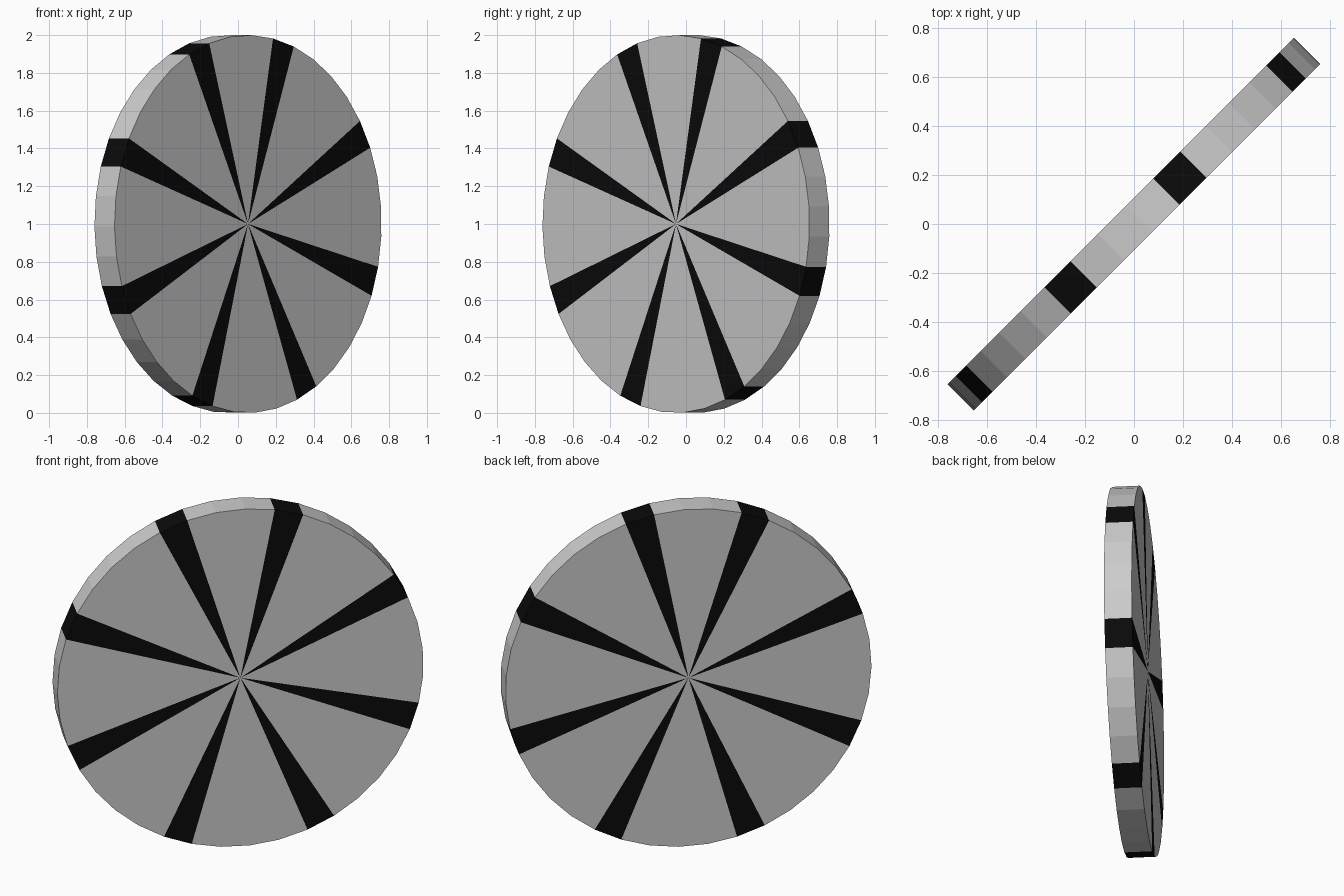
import bpy, bmesh
from math import sin, cos, radians, tau
from mathutils import Vector

if "Cube" in bpy.data.objects:
    bpy.data.objects.remove(bpy.data.objects["Cube"])

SIDES, RADIUS, HALF = 39, 1.0, 0.075
START = radians(106.9)                    # first edge of the first dark stripe
ACROSS = Vector((1, 1, 0)).normalized()   # disc plane is turned 45 degrees
AXIS = Vector((1, -1, 0)).normalized()
CENTRE = Vector((0, 0, 1))


def rim_point(i, side):
    a = START + tau * i / SIDES
    return CENTRE + RADIUS * (cos(a) * ACROSS + sin(a) * Vector((0, 0, 1))) + side * HALF * AXIS


def sectors(name, indices, colour=None):
    """Pie slices: a front triangle, a back triangle and a rim quad each."""
    bm = bmesh.new()
    for i in indices:
        f0, f1 = (bm.verts.new(rim_point(k, 1)) for k in (i, i + 1))
        b0, b1 = (bm.verts.new(rim_point(k, -1)) for k in (i, i + 1))
        fc = bm.verts.new(CENTRE + HALF * AXIS)
        bc = bm.verts.new(CENTRE - HALF * AXIS)
        bm.faces.new((fc, f0, f1))
        bm.faces.new((bc, b1, b0))
        bm.faces.new((b0, b1, f1, f0))
    bmesh.ops.remove_doubles(bm, verts=bm.verts, dist=1e-5)
    mesh = bpy.data.meshes.new(name)
    bm.to_mesh(mesh)
    bm.free()
    obj = bpy.data.objects.new(name, mesh)
    bpy.context.collection.objects.link(obj)
    if colour:
        mat = bpy.data.materials.new(name)
        mat.diffuse_color = colour
        mat.use_nodes = True
        mat.node_tree.nodes["Principled BSDF"].inputs["Base Color"].default_value = mat.diffuse_color
        mesh.materials.append(mat)


# Every fifth slice is a dark stripe, the rest are the grey body
sectors("disc_body", [i for i in range(SIDES) if i % 5])
sectors("dark_stripes", range(0, SIDES, 5), (0.003, 0.003, 0.003, 1))
